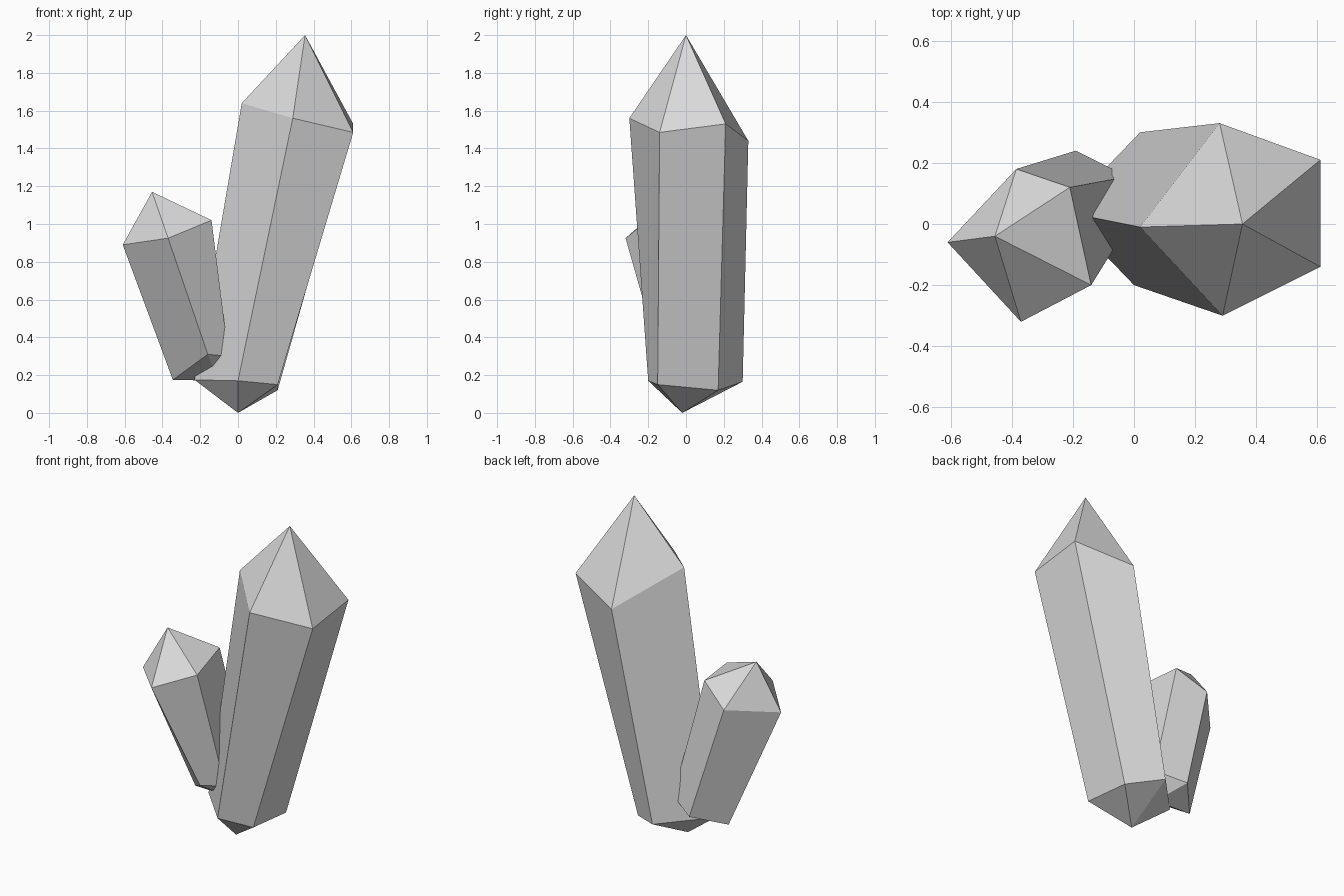
import bpy
import bmesh
from mathutils import Vector

default_cube = bpy.data.objects.get("Cube")
if default_cube:
    bpy.data.objects.remove(default_cube, do_unlink=True)


def make_material(name, colour):
    material = bpy.data.materials.new(name)
    material.use_nodes = True
    material.diffuse_color = colour
    shader = next(n for n in material.node_tree.nodes if n.type == "BSDF_PRINCIPLED")
    shader.inputs["Base Color"].default_value = colour
    return material


def make_crystal(name, material, root, lower_ring, upper_ring, tip):
    """Five-sided shaft between two irregular rings, closed by a pointed root and tip."""
    bm = bmesh.new()
    add = lambda point: bm.verts.new(Vector(point))
    bottom, top = add(root), add(tip)
    lower = [add(p) for p in lower_ring]
    upper = [add(p) for p in upper_ring]
    count = len(lower)
    for i in range(count):
        j = (i + 1) % count
        bm.faces.new((bottom, lower[j], lower[i]))
        bm.faces.new((lower[i], lower[j], upper[j], upper[i]))
        bm.faces.new((upper[i], upper[j], top))
    bmesh.ops.recalc_face_normals(bm, faces=bm.faces[:])
    mesh = bpy.data.meshes.new(name)
    bm.to_mesh(mesh)
    bm.free()
    mesh.materials.append(material)
    crystal = bpy.data.objects.new(name, mesh)
    bpy.context.scene.collection.objects.link(crystal)
    return crystal


stone = make_material("pale_grey_stone", (0.7, 0.7, 0.7, 1))

# Rings run counter-clockwise from the leftmost corner
# Tall crystal leaning to one side
make_crystal(
    "large_crystal", stone,
    root=(0, -0.02, 0),
    lower_ring=[(-0.23, 0.04, 0.175), (0, -0.2, 0.17), (0.21, -0.15, 0.15),
                (0.21, 0.17, 0.12), (0.02, 0.3, 0.165)],
    upper_ring=[(0.02, -0.01, 1.64), (0.29, -0.3, 1.56), (0.61, -0.14, 1.485),
                (0.61, 0.21, 1.53), (0.28, 0.33, 1.44)],
    tip=(0.355, 0, 2),
)

# Short crystal growing out of its side
make_crystal(
    "small_crystal", stone,
    root=(-0.1, 0.07, 0.17),
    lower_ring=[(-0.345, 0.075, 0.175), (-0.16, -0.145, 0.31), (-0.05, -0.055, 0.3),
                (-0.02, 0.155, 0.3), (-0.19, 0.24, 0.245)],
    upper_ring=[(-0.61, -0.06, 0.89), (-0.37, -0.32, 0.925), (-0.14, -0.2, 1.02),
                (-0.21, 0.12, 1.05), (-0.385, 0.18, 0.935)],
    tip=(-0.455, -0.04, 1.17),
)
